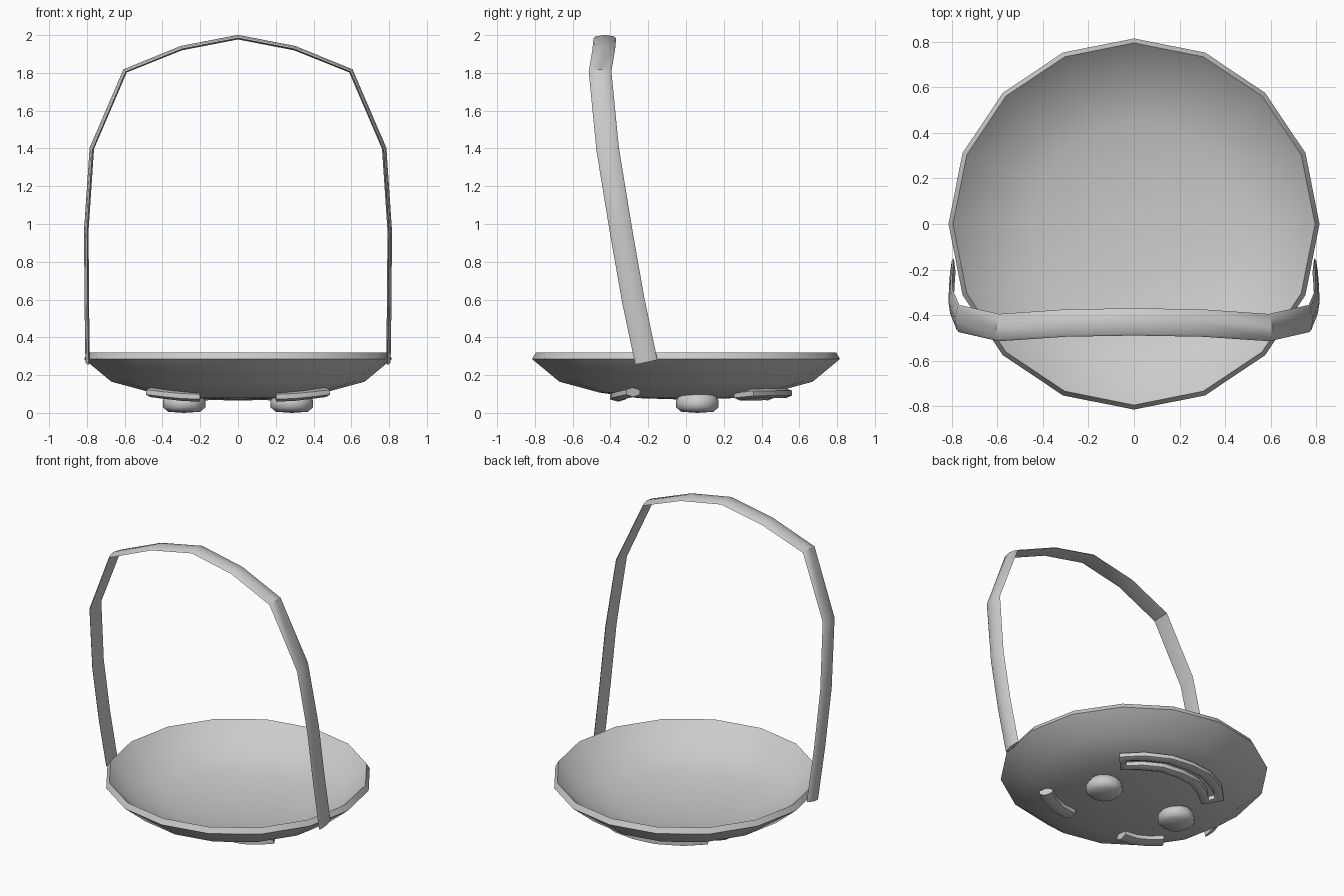
import bpy, bmesh, math
from mathutils import Vector

cube = bpy.data.objects.get("Cube")
if cube:
    bpy.data.objects.remove(cube, do_unlink=True)

grey = bpy.data.materials.new("plain grey")
grey.use_nodes = True
grey.diffuse_color = (0.6, 0.6, 0.6, 1)
grey.node_tree.nodes["Principled BSDF"].inputs["Base Color"].default_value = (0.6, 0.6, 0.6, 1)


def finish(name, bm, angle):
    """Turn a bmesh into a grey object, smooth below the given angle."""
    bmesh.ops.recalc_face_normals(bm, faces=bm.faces)
    mesh = bpy.data.meshes.new(name)
    bm.to_mesh(mesh)
    bm.free()
    mesh.materials.append(grey)
    obj = bpy.data.objects.new(name, mesh)
    bpy.context.collection.objects.link(obj)
    bpy.ops.object.select_all(action='DESELECT')
    obj.select_set(True)
    bpy.context.view_layer.objects.active = obj
    bpy.ops.object.shade_smooth_by_angle(angle=math.radians(angle))
    return obj


def lathe(name, profile, sides, centre=(0, 0), angle=35):
    """Spin a radius/height profile around a vertical axis."""
    bm = bmesh.new()
    verts = [bm.verts.new((centre[0] + r, centre[1], z)) for r, z in profile]
    edges = [bm.edges.new(pair) for pair in zip(verts, verts[1:])]
    bmesh.ops.spin(bm, geom=verts + edges, cent=(*centre, 0), axis=(0, 0, 1),
                   angle=math.tau, steps=sides, use_duplicate=False)
    bmesh.ops.remove_doubles(bm, verts=bm.verts, dist=0.0005)
    return finish(name, bm, angle)


def loft(name, rings, closed=False, angle=50):
    """Join matching rings of points into a skin."""
    bm = bmesh.new()
    rings = [[bm.verts.new(p) for p in ring] for ring in rings]
    pairs = list(zip(rings, rings[1:]))
    if closed:
        pairs.append((rings[-1], rings[0]))
    else:
        bm.faces.new(rings[0])
        bm.faces.new(rings[-1])
    n = len(rings[0])
    for a, b in pairs:
        for i in range(n):
            j = (i + 1) % n
            bm.faces.new((a[i], a[j], b[j], b[i]))
    return finish(name, bm, angle)


def bar(name, path, width, height, sides, closed=False):
    """Sweep an oval section along a path that hugs the dish."""
    pts = [Vector(p) for p in path]
    rings = []
    for i, p in enumerate(pts):
        before = pts[i - 1] if closed or i else p
        after = pts[(i + 1) % len(pts)] if closed or i < len(pts) - 1 else p
        t = (after - before).normalized()
        side = Vector((-t.y, t.x, 0)).normalized()
        up = t.cross(side)
        rings.append([p + side * width * math.cos(a) + up * height * math.sin(a)
                      for a in (math.tau * (k + 0.5) / sides for k in range(sides))])
    return loft(name, rings, closed)


# Shallow dish with a sloping rim
lathe("dish", [(0, 0.07), (0.25, 0.078), (0.46, 0.108), (0.67, 0.165), (0.815, 0.285),
               (0.795, 0.32), (0.66, 0.195), (0.45, 0.135), (0.25, 0.105), (0, 0.095)], 16)

# Strap handle, half a path mirrored to the other side
half = [(0.795, -0.21, 0.268), (0.80, -0.28, 0.6), (0.802, -0.345, 0.97),
        (0.773, -0.415, 1.4), (0.597, -0.455, 1.81), (0.3, -0.435, 1.93)]
path = [Vector(p) for p in half + [(0, -0.43, 1.988)] + [(-x, y, z) for x, y, z in half[::-1]]]
section = [(-0.06, -0.004), (-0.05, 0.005), (0, 0.013), (0.05, 0.005), (0.06, -0.004), (0, -0.011)]
rings = []
for i, p in enumerate(path):
    t = (path[min(i + 1, len(path) - 1)] - path[max(i - 1, 0)]).normalized()
    across = Vector((0, 1, 0))
    across = (across - t * across.dot(t)).normalized()
    out = across.cross(t)
    if out.dot(p - Vector((0, -0.4, 0.3))) < 0:
        out = -out
    rings.append([p + across * w + out * h for w, h in section])
loft("handle", rings, angle=40)

# Eyes and brows under the dish
for side, label in ((1, "left"), (-1, "right")):
    lathe(label + "_eye", [(0, 0.0), (0.085, 0.006), (0.113, 0.03), (0.113, 0.065), (0.09, 0.1), (0, 0.1)],
          12, (0.285 * side, 0.06), 60)
    bar(label + "_brow", [(0.2 * side, -0.36, 0.085), (0.3 * side, -0.355, 0.09),
                          (0.39 * side, -0.325, 0.1), (0.465 * side, -0.28, 0.11)], 0.048, 0.026, 6)

# Smiling mouth outline, hugging the curved underside
outer = [(0.385, 0.35), (0.29, 0.44), (0.14, 0.515), (0, 0.53)]
inner = [(0, 0.435), (0.13, 0.42), (0.24, 0.36), (0.325, 0.285)]
loop = (outer + [(-x, y) for x, y in outer[-2::-1]]
        + [(-x, y) for x, y in inner[::-1]] + inner[1:])
bar("mouth", [(x, y, 0.068 + 0.13 * (x * x + y * y)) for x, y in loop], 0.036, 0.026, 6, True)
